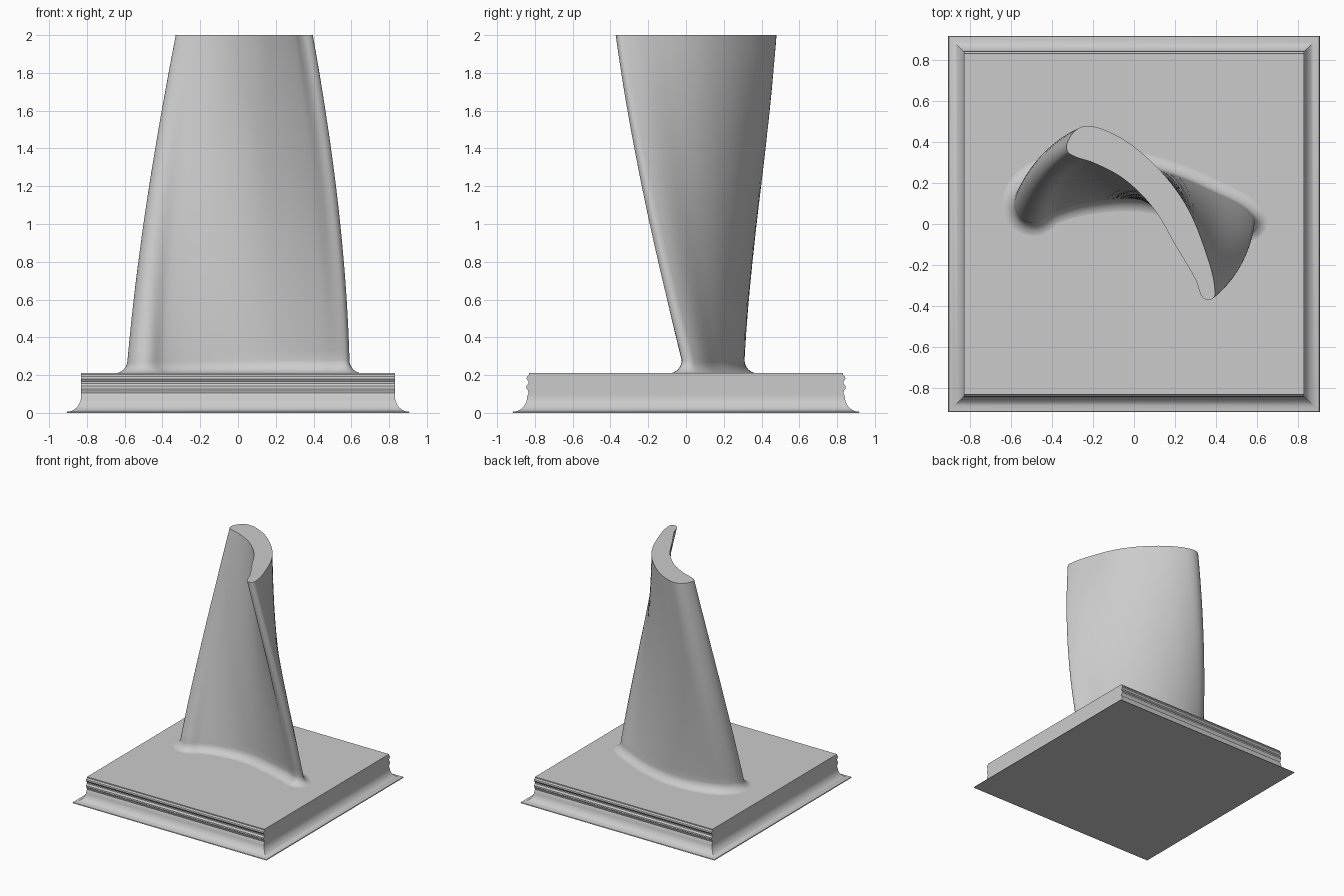
import bpy
import bmesh
import math
from mathutils import Vector, Matrix

cube = bpy.data.objects.get("Cube")
if cube:
    bpy.data.objects.remove(cube, do_unlink=True)

grey = bpy.data.materials.new("plain grey")
grey.use_nodes = True
grey.diffuse_color = (0.6, 0.6, 0.6, 1)
grey.node_tree.nodes["Principled BSDF"].inputs["Base Color"].default_value = grey.diffuse_color


def loft(name, rings, angle):
    """Skin a stack of closed rings and cap both ends."""
    bm = bmesh.new()
    loops = [[bm.verts.new(p) for p in ring] for ring in rings]
    for low, high in zip(loops, loops[1:]):
        for i in range(len(low)):
            bm.faces.new((low[i - 1], low[i], high[i], high[i - 1]))
    bm.faces.new(loops[0])
    bm.faces.new(loops[-1])
    bmesh.ops.recalc_face_normals(bm, faces=bm.faces)
    mesh = bpy.data.meshes.new(name)
    bm.to_mesh(mesh)
    bm.free()
    mesh.materials.append(grey)
    obj = bpy.data.objects.new(name, mesh)
    bpy.context.collection.objects.link(obj)
    bpy.ops.object.select_all(action='DESELECT')
    obj.select_set(True)
    bpy.context.view_layer.objects.active = obj
    bpy.ops.object.shade_smooth_by_angle(angle=math.radians(angle))
    return obj


def smooth_loop(points, steps=6):
    """Closed Hermite curve through the points."""
    pts = [Vector(p) for p in points]
    n = len(pts)
    units = [(pts[(i + 1) % n] - pts[i]).normalized() for i in range(n)]
    tangents = [(units[i - 1] + units[i]).normalized() for i in range(n)]
    out = []
    for i in range(n):
        j = (i + 1) % n
        a, b = pts[i], pts[j]
        size = (b - a).length
        for k in range(steps):
            t = k / steps
            h = t * t * (3 - 2 * t)
            out.append(a * (1 - h) + b * h
                       + tangents[i] * size * t * (1 - t) ** 2
                       - tangents[j] * size * t * t * (1 - t))
    return out


# Base: flared skirt on all sides, scalloped moulding on front and back
FLARE_H, FLARE = 0.085, 0.075
levels = [(0.908, 0.918, 0.0)]
for k in range(9):
    a = math.radians(90 * k / 8)
    spread = FLARE * (1 - math.sin(a))
    levels.append((0.83 + spread, 0.84 + spread, 0.006 + FLARE_H * (1 - math.cos(a))))
for y, z in ((0.833, 0.105), (0.836, 0.118), (0.845, 0.130), (0.845, 0.142),
             (0.834, 0.155), (0.834, 0.166), (0.844, 0.180), (0.842, 0.192),
             (0.832, 0.202), (0.832, 0.21)):
    levels.append((0.83, y, z))
base_rings = [[(sx * x, sy * y, z) for sx, sy in ((-1, -1), (1, -1), (1, 1), (-1, 1))]
              for x, y, z in levels]
loft("base_plate", base_rings, 35)

# Blade sections: leading edge, convex side, trailing edge, concave side
root = smooth_loop([
    (-.585, .11), (-.53, .21), (-.42, .27), (-.16, .31), (.12, .265), (.37, .165),
    (.58, .04), (.59, .01), (.57, -.02), (.45, .015), (.24, .075), (.03, .12),
    (-.2, .11), (-.39, .06), (-.48, .005), (-.55, .025)])
tip = smooth_loop([
    (-.325, .40), (-.255, .475), (-.10, .44), (.1, .29), (.25, .1), (.345, -.12),
    (.395, -.32), (.39, -.36), (.35, -.37), (.3, -.27), (.2, -.1), (.1, .07),
    (-.05, .22), (-.2, .30), (-.30, .335), (-.325, .355)])
TWIST = math.radians(-42)
untwisted_tip = [Matrix.Rotation(-TWIST, 2) @ p for p in tip]

# Root fillet rings spread outward to meet the base
BASE_Z, FILLET = 0.209, 0.07
blade_rings = []
for k in range(8):
    a = math.radians(90 * k / 8)
    ring = []
    for i, p in enumerate(root):
        d = (root[(i + 1) % len(root)] - root[i - 1]).normalized()
        q = p + Vector((-d.y, d.x)) * FILLET * (1 - math.sin(a))
        ring.append((q.x, q.y, BASE_Z + FILLET * (1 - math.cos(a))))
    blade_rings.append(ring)

# Twisting, tapering body
STEPS = 32
for k in range(STEPS + 1):
    t = k / STEPS
    z = BASE_Z + FILLET + (2 - BASE_Z - FILLET) * t
    turn = Matrix.Rotation(TWIST * t, 2)
    blade_rings.append([(*(turn @ a.lerp(b, t)), z) for a, b in zip(root, untwisted_tip)])
loft("twisted_blade", blade_rings, 40)
